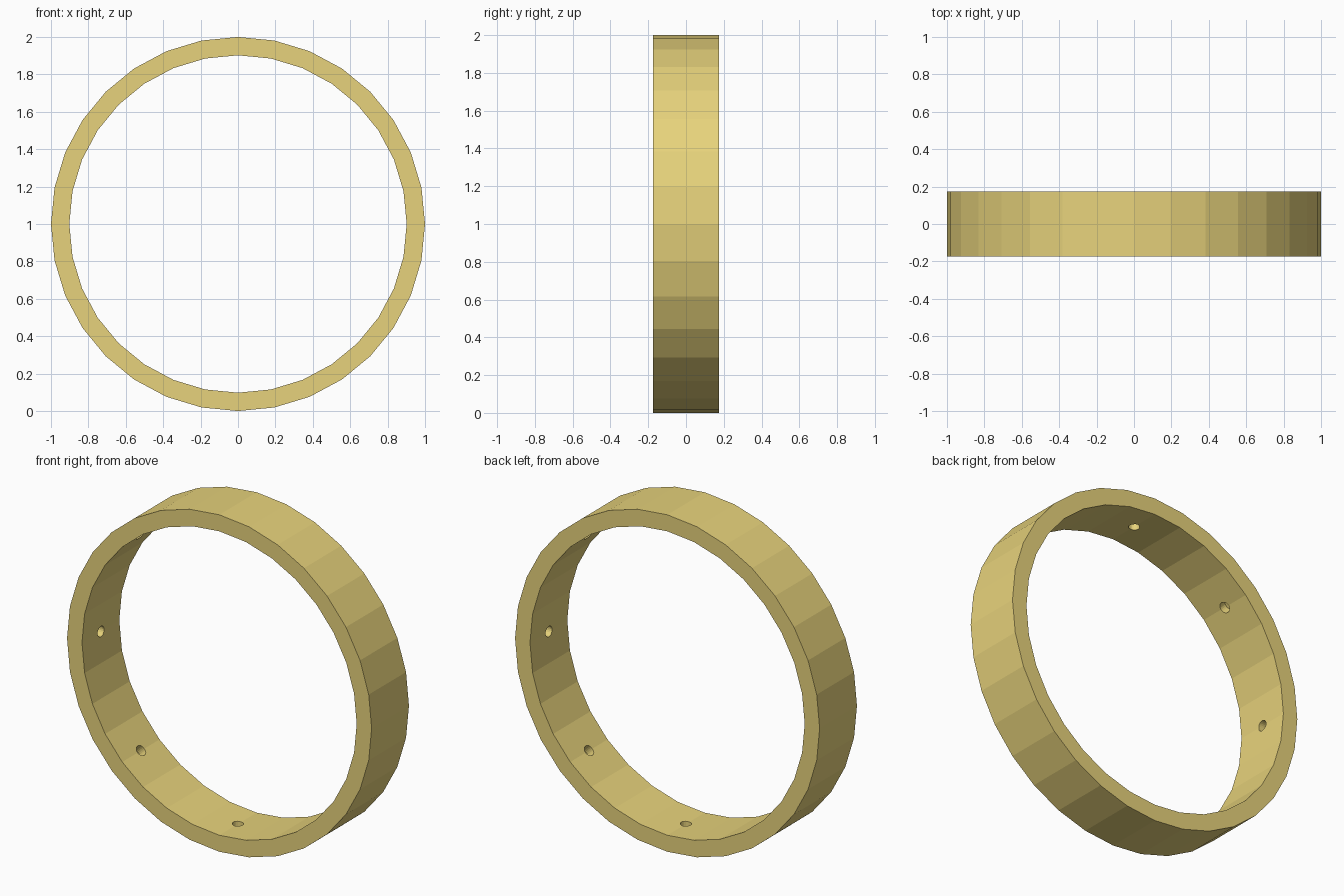
import bpy, bmesh
from math import cos, sin, tau, pi
from mathutils import Matrix, Vector

if "Cube" in bpy.data.objects:
    bpy.data.objects.remove(bpy.data.objects["Cube"])

SIDES, R_OUT, R_IN, HALF_W = 32, 1.0, 0.902, 0.175
DENTS, DENT_R, DENT_DEPTH = 8, 0.031, 0.05


def make_object(name, bm):
    bmesh.ops.recalc_face_normals(bm, faces=bm.faces)
    mesh = bpy.data.meshes.new(name)
    bm.to_mesh(mesh)
    bm.free()
    obj = bpy.data.objects.new(name, mesh)
    bpy.context.collection.objects.link(obj)
    return obj


# Flat-sided band: a rectangular section carried around the y axis
bm = bmesh.new()
section = [(R_OUT, -HALF_W), (R_OUT, HALF_W), (R_IN, HALF_W), (R_IN, -HALF_W)]
loops = []
for i in range(SIDES):
    a = tau * i / SIDES
    loops.append([bm.verts.new((r * cos(a), y, 1 + r * sin(a))) for r, y in section])
for i in range(SIDES):
    p, q = loops[i], loops[(i + 1) % SIDES]
    for j in range(4):
        k = (j + 1) % 4
        bm.faces.new((p[j], p[k], q[k], q[j]))
ring = make_object("ring_band", bm)

# Eight small blind holes around the inner wall
bm = bmesh.new()
for i in range(DENTS):
    a = tau * i / DENTS
    axis = Vector((cos(a), 0, sin(a)))
    turn = axis.to_track_quat('Z', 'Y').to_matrix().to_4x4()
    place = Matrix.Translation(Vector((0, 0, 1)) + axis * R_IN) @ turn
    bmesh.ops.create_cone(bm, cap_ends=True, segments=20, radius1=DENT_R,
                          radius2=DENT_R, depth=2 * DENT_DEPTH, matrix=place)
cutter = make_object("hole_cutter", bm)
cutter.hide_render = True

mod = ring.modifiers.new("holes", 'BOOLEAN')
mod.operation = 'DIFFERENCE'
mod.solver = 'EXACT'
mod.object = cutter
bpy.context.view_layer.objects.active = ring
bpy.ops.object.modifier_apply(modifier=mod.name)
bpy.data.objects.remove(cutter)

# Pale gold colour
gold = bpy.data.materials.new("pale_gold")
gold.diffuse_color = (0.80, 0.65, 0.20, 1)
gold.use_nodes = True
gold.node_tree.nodes["Principled BSDF"].inputs["Base Color"].default_value = gold.diffuse_color
ring.data.materials.clear()
ring.data.materials.append(gold)
